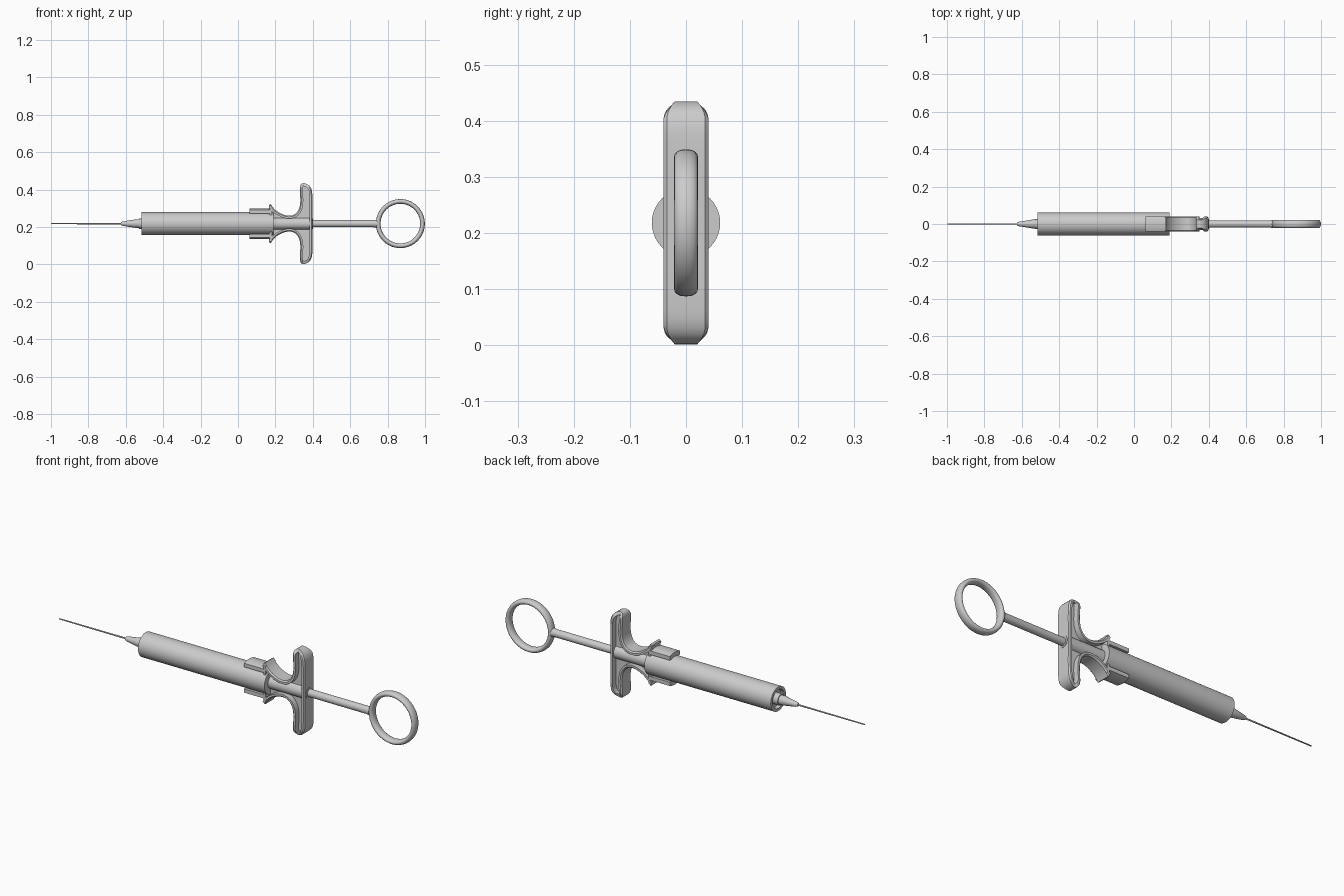
import bpy, bmesh
from math import pi, cos, sin, copysign
from mathutils import Vector

if "Cube" in bpy.data.objects:
    bpy.data.objects.remove(bpy.data.objects["Cube"])

Z = 0.218  # height of the long axis


def finish(bm, name, angle=35):
    bmesh.ops.remove_doubles(bm, verts=bm.verts, dist=1e-5)
    bmesh.ops.recalc_face_normals(bm, faces=bm.faces)
    me = bpy.data.meshes.new(name)
    bm.to_mesh(me)
    bm.free()
    ob = bpy.data.objects.new(name, me)
    bpy.context.collection.objects.link(ob)
    ob.location.z = Z
    bpy.ops.object.select_all(action='DESELECT')
    bpy.context.view_layer.objects.active = ob
    ob.select_set(True)
    bpy.ops.object.shade_smooth_by_angle(angle=angle * pi / 180)
    return ob


def lathe(name, profile, axis=(1, 0, 0), centre=(0, 0, 0), closed=False, steps=40):
    """Revolve a profile: (x, radius) around x, or (radius, y) around y."""
    bm = bmesh.new()
    vs = [bm.verts.new((a, 0, b) if axis[0] else (a, b, 0)) for a, b in profile]
    es = [bm.edges.new(p) for p in zip(vs, vs[1:])]
    if closed:
        es.append(bm.edges.new((vs[-1], vs[0])))
    bmesh.ops.spin(bm, geom=vs + es, cent=(0, 0, 0), axis=axis, angle=2 * pi,
                   steps=steps, use_duplicate=False)
    bmesh.ops.translate(bm, verts=bm.verts, vec=centre)
    return finish(bm, name)


def smooth_path(pts, n=3):
    """Catmull-Rom curve through the points."""
    p = [Vector(q) for q in pts]
    p = [p[0]] + p + [p[-1]]
    out = []
    for a, b, c, d in zip(p, p[1:], p[2:], p[3:]):
        for i in range(n):
            t = i / n
            out.append(0.5 * (2 * b + (c - a) * t + (2 * a - 5 * b + 4 * c - d) * t * t
                              + (3 * b - a - 3 * c + d) * t ** 3))
    return out + [p[-1]]


# needle, hub, barrel, plunger rod
lathe("needle", [(-1, 0), (-0.995, 0.003), (-0.6, 0.004), (-0.6, 0)], steps=16)
lathe("needle_hub", [(-0.626, 0), (-0.626, 0.008), (-0.615, 0.012), (-0.545, 0.023),
                     (-0.53, 0.023), (-0.53, 0.028), (-0.494, 0.028)])
lathe("barrel", [(-0.495, 0), (-0.495, 0.047), (-0.515, 0.047), (-0.515, 0.061),
                 (0.19, 0.061), (0.19, 0)])
lathe("plunger_rod", [(0.19, 0), (0.19, 0.019), (0.72, 0.019), (0.742, 0.021), (0.742, 0)])

# thumb ring with an oval section
section = [(0.1185 + 0.0125 * cos(2 * pi * i / 20),
            0.021 * copysign(abs(sin(2 * pi * i / 20)) ** 0.85, sin(2 * pi * i / 20)))
           for i in range(20)]
lathe("thumb_ring", section, axis=(0, 1, 0), centre=(0.868, 0, 0), closed=True, steps=56)

# finger grip: closed outer rim strip around a thin web
curve = smooth_path([(0.175, 0.105), (0.19, 0.083), (0.215, 0.062), (0.25, 0.046),
                     (0.283, 0.043), (0.31, 0.055), (0.327, 0.082), (0.333, 0.12),
                     (0.331, 0.165), (0.331, 0.195), (0.338, 0.212), (0.355, 0.216),
                     (0.38, 0.204), (0.394, 0.18), (0.398, 0.14), (0.398, 0.05)])
half = [Vector((0.166, 0.07)), Vector((0.166, 0.1))] + curve
outline = half + [Vector((p.x, -p.y)) for p in reversed(half)]
count = len(outline)
inner = []
for i, p in enumerate(outline):  # offset the outline inward
    d1 = (p - outline[i - 1]).normalized()
    d2 = (outline[(i + 1) % count] - p).normalized()
    n = (Vector((d1.y, -d1.x)) + Vector((d2.y, -d2.x))).normalized()
    inner.append(p + n * 0.016 / max(0.7, n.dot(Vector((d1.y, -d1.x)))))


def depth(p):
    """Half depth of the rim, rounded off at the arm ends."""
    t = max(0, min(1, (abs(p.y) - 0.185) / 0.031))
    return 0.04 * (1 - 0.4 * t * t)


bm = bmesh.new()
loops = []
for path, shrink, y in ((inner, 0, -0.012), (inner, 0, -1), (outline, 0.006, -1),
                        (outline, 0, -0.85), (outline, 0, 0.85), (outline, 0.006, 1),
                        (inner, 0, 1), (inner, 0, 0.012)):
    ring = []
    for i, p in enumerate(path):
        q = p.lerp(inner[i], shrink / 0.016)
        yy = y if abs(y) < 0.1 else y * depth(outline[i])
        ring.append(bm.verts.new((q.x, yy, q.y)))
    loops.append(ring)
for a, b in zip(loops, loops[1:]):
    for i in range(count):
        bm.faces.new((a[i - 1], a[i], b[i], b[i - 1]))
bm.faces.new(loops[0])
bm.faces.new(loops[-1])
finish(bm, "finger_grip", 40)

# sleeve around the rod inside the grip, with a small collar at the rear
lathe("grip_sleeve", [(0.185, 0), (0.185, 0.033), (0.392, 0.033), (0.392, 0.028),
                      (0.4, 0.028), (0.4, 0)])

# two clips that hold the barrel
for name, sign in (("upper_clip", 1), ("lower_clip", -1)):
    bm = bmesh.new()
    top = [(y / 1000, sign * (0.082 - 0.008 * (y / 40) ** 2)) for y in range(-40, 41, 8)]
    face = bm.faces.new([bm.verts.new((0.062, y, z)) for y, z in
                         top + [(0.04, sign * 0.055), (-0.04, sign * 0.055)]])
    ext = bmesh.ops.extrude_face_region(bm, geom=[face], use_keep_orig=True)
    bmesh.ops.translate(bm, vec=(0.113, 0, 0),
                        verts=[g for g in ext['geom'] if isinstance(g, bmesh.types.BMVert)])
    finish(bm, name)
